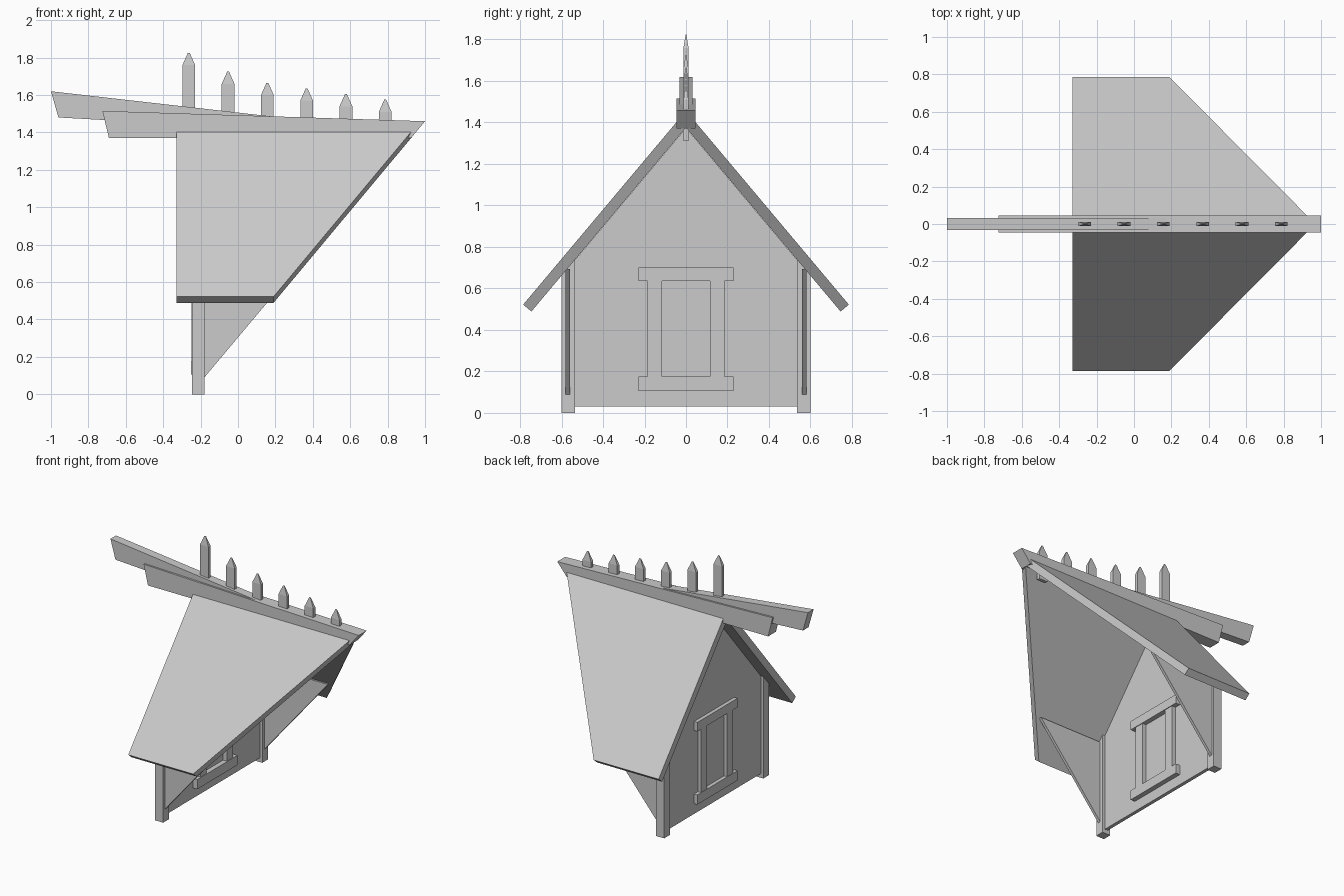
import bpy
import bmesh
from mathutils import Vector

cube = bpy.data.objects.get("Cube")
if cube:
    bpy.data.objects.remove(cube, do_unlink=True)

grey = bpy.data.materials.new("plain_grey")
grey.use_nodes = True
tone = (0.6, 0.6, 0.6, 1)
grey.diffuse_color = tone
grey.node_tree.nodes["Principled BSDF"].inputs["Base Color"].default_value = tone


def finish(name, bm):
    bmesh.ops.recalc_face_normals(bm, faces=bm.faces)
    mesh = bpy.data.meshes.new(name)
    bm.to_mesh(mesh)
    bm.free()
    mesh.materials.append(grey)
    obj = bpy.data.objects.new(name, mesh)
    bpy.context.collection.objects.link(obj)
    return obj


def prism(name, points, offset):
    """Extrude a flat polygon along an offset vector."""
    bm = bmesh.new()
    face = bm.faces.new([bm.verts.new(p) for p in points])
    new = bmesh.ops.extrude_face_region(bm, geom=[face])["geom"]
    verts = [v for v in new if isinstance(v, bmesh.types.BMVert)]
    bmesh.ops.translate(bm, verts=verts, vec=Vector(offset))
    # restore the starting cap if the extrusion consumed it
    if not face.is_valid:
        bmesh.ops.holes_fill(bm, edges=bm.edges)
    return finish(name, bm)


def box(name, low, high):
    (x0, y0, z0), (x1, y1, z1) = low, high
    return prism(name, [(x0, y0, z0), (x1, y0, z0), (x1, y1, z0), (x0, y1, z0)],
                 (0, 0, z1 - z0))


def beam(name, profile, half):
    return prism(name, [(x, -half, z) for x, z in profile], (0, 2 * half, 0))


pitch = 1.19
ridge = 1.456


def roof_z(y):
    return ridge - pitch * y


under = ridge - 0.082  # apex of the underside

# Roof slabs, corner posts and triangular cheek walls on both sides
for side, s in (("left", 1), ("right", -1)):
    top, eave = 0.04, 0.785
    prism(f"roof_slab_{side}",
          [(-0.33, s * top, roof_z(top)), (0.93, s * top, roof_z(top)),
           (0.19, s * eave, roof_z(eave)), (-0.33, s * eave, roof_z(eave))],
          (0, -s * 0.04, -0.033))
    y0, y1 = sorted((s * 0.535, s * 0.6))
    box(f"corner_post_{side}", (-0.245, y0, 0), (-0.18, y1, 0.738))
    y = 0.58
    z = under - pitch * y + 0.01
    prism(f"cheek_wall_{side}",
          [(-0.2, s * y, 0.066), (0.09 - 0.27 + (z - 0.09) / pitch, s * y, z),
           (-0.2, s * y, z)], (0, -s * 0.02, 0))

# Gable wall
w = 0.58
prism("gable_wall",
      [(-0.225, -w, 0.03), (-0.225, w, 0.03), (-0.225, w, under - pitch * w),
       (-0.225, 0, under), (-0.225, -w, under - pitch * w)], (0.025, 0, 0))

# Window frame standing proud of both wall faces
box("window_sill", (-0.252, -0.23, 0.105), (-0.165, 0.23, 0.175))
box("window_lintel", (-0.252, -0.23, 0.635), (-0.165, 0.23, 0.70))
for side, s in (("left", 1), ("right", -1)):
    y0, y1 = sorted((s * 0.115, s * 0.185))
    box(f"window_jamb_{side}", (-0.248, y0, 0.175), (-0.17, y1, 0.635))

# Ridge beams
beam("lower_ridge_beam",
     [(-0.725, 1.515), (1.0, 1.46), (0.925, 1.37), (-0.69, 1.37)], 0.045)
beam("upper_ridge_beam",
     [(-1.0, 1.62), (0.3, 1.472), (0.3, 1.41), (-0.96, 1.48)], 0.032)

# Row of pointed pickets along the ridge
tips = [1.825, 1.725, 1.665, 1.635, 1.605, 1.575]
for i, tip in enumerate(tips):
    x = -0.263 + 0.21 * i
    bottom = min(1.40, tip - 0.265)
    hx, hy = 0.034, 0.012
    bm = bmesh.new()
    rings = []
    for z, k in ((bottom, 1), (tip - 0.065, 1), (tip, 0.15)):
        rings.append([bm.verts.new((x + a * hx * k, b * hy * k, z))
                      for a, b in ((-1, -1), (1, -1), (1, 1), (-1, 1))])
    for low, high in zip(rings, rings[1:]):
        for j in range(4):
            n = (j + 1) % 4
            bm.faces.new((low[j], low[n], high[n], high[j]))
    bm.faces.new(rings[0])
    bm.faces.new(rings[-1])
    finish(f"ridge_picket_{i + 1}", bm)
